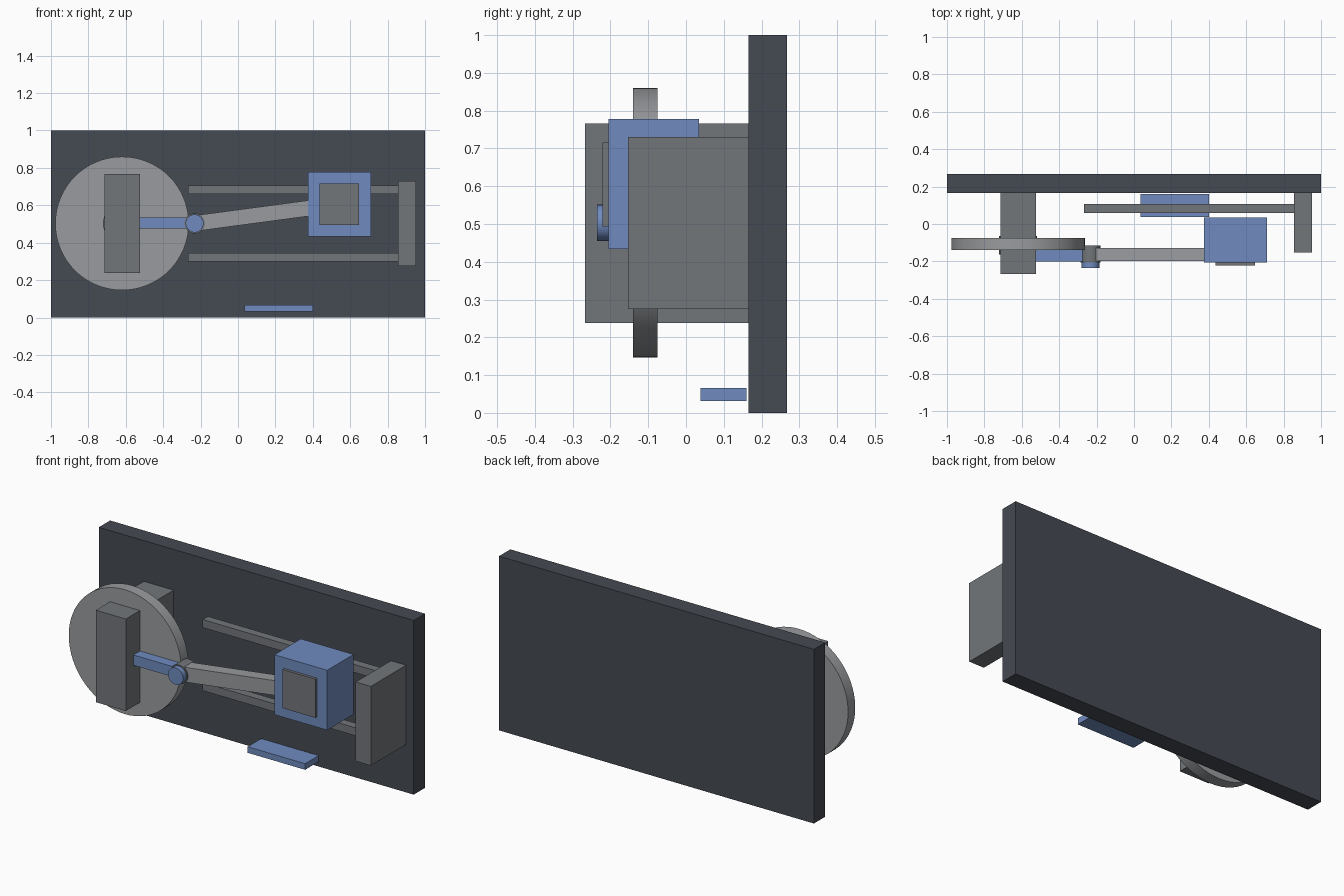
import bpy, math
from mathutils import Vector

if "Cube" in bpy.data.objects:
    bpy.data.objects.remove(bpy.data.objects["Cube"])


def material(name, color):
    m = bpy.data.materials.new(name)
    m.diffuse_color = (*color, 1)
    m.use_nodes = True
    m.node_tree.nodes["Principled BSDF"].inputs["Base Color"].default_value = m.diffuse_color
    return m


BLUE = material("blue", (0.16, 0.26, 0.52))
DARK = material("dark_slate", (0.06, 0.068, 0.085))
STEEL = material("steel", (0.17, 0.18, 0.195))
LIGHT = material("light_steel", (0.32, 0.33, 0.345))


def box(name, x, y, z, mat):
    """Box given by its (min, max) range on each axis."""
    bpy.ops.mesh.primitive_cube_add(size=1)
    o = bpy.context.object
    o.name = name
    ranges = (x, y, z)
    for v in o.data.vertices:
        v.co = [r[0] + (c + 0.5) * (r[1] - r[0]) for c, r in zip(v.co, ranges)]
    o.data.materials.append(mat)
    return o


def disc(name, x, z, radius, y, mat, sides=64):
    """Cylinder along y."""
    bpy.ops.mesh.primitive_cylinder_add(
        vertices=sides, radius=radius, depth=y[1] - y[0],
        location=(x, sum(y) / 2, z), rotation=(math.pi / 2, 0, 0))
    o = bpy.context.object
    o.name = name
    o.data.materials.append(mat)
    bpy.ops.object.shade_smooth_by_angle()
    return o


# Backing board
box("back_board", (-1, 1), (0.166, 0.268), (0, 1), DARK)

# Flywheel, its bearing block and hub
CX, CZ = -0.62, 0.503
box("bearing_block", (-0.715, -0.525), (-0.268, 0.166), (0.238, 0.766), STEEL)
disc("flywheel", CX, CZ, 0.357, (-0.14, -0.075), LIGHT)
disc("hub", CX, CZ, 0.102, (-0.163, -0.065), STEEL, 32)

# Crank arm and pin
PX = -0.232
box("crank_arm", (CX, PX), (-0.2, -0.135), (0.475, 0.534), BLUE)
disc("rod_eye", PX, CZ, 0.054, (-0.205, -0.115), STEEL, 32)
disc("crank_pin", PX, CZ, 0.048, (-0.235, -0.12), BLUE, 32)

# Connecting rod, tilted from pin to slider
start, end = Vector((PX, -0.163, CZ)), Vector((0.54, -0.163, 0.606))
d = end - start
rod = box("connecting_rod", (-d.length / 2, d.length / 2), (-0.036, 0.036), (-0.042, 0.042), LIGHT)
rod.location = (start + end) / 2
rod.rotation_euler = (0, -math.atan2(d.z, d.x), 0)

# Sliding block with front pad
box("slider_block", (0.375, 0.71), (-0.205, 0.034), (0.434, 0.778), BLUE)
box("slider_pad", (0.437, 0.646), (-0.221, -0.19), (0.494, 0.716), STEEL)

# Guide rails and end bracket
for name, z in (("lower_rail", 0.322), ("upper_rail", 0.684)):
    box(name, (-0.266, 0.87), (0.06, 0.108), (z - 0.023, z + 0.023), STEEL)
box("end_bracket", (0.855, 0.951), (-0.153, 0.166), (0.275, 0.73), STEEL)

# Small shelf at the bottom
box("lower_shelf", (0.035, 0.4), (0.038, 0.16), (0.031, 0.066), BLUE)
